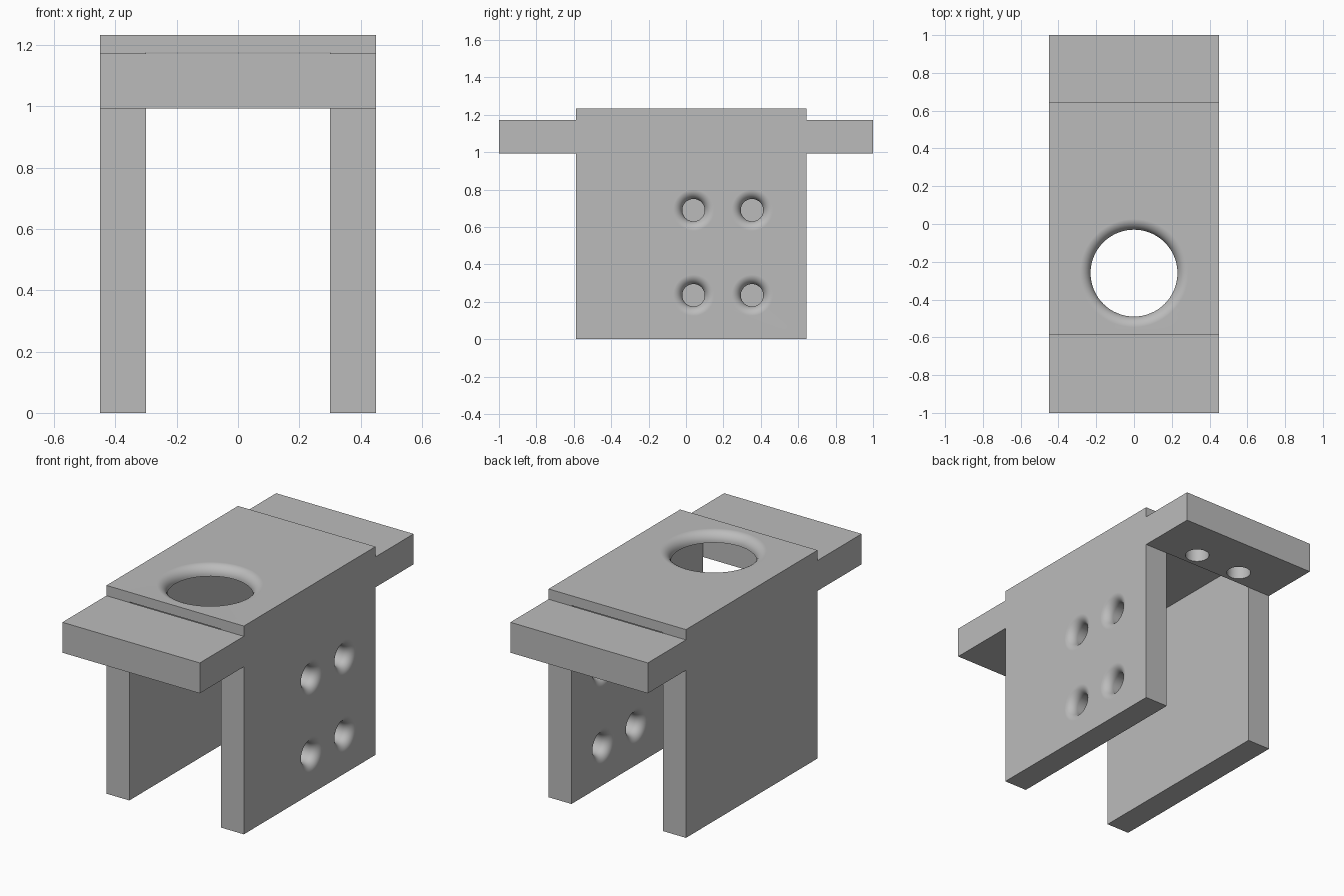
import bpy, bmesh, math
from mathutils import Matrix, Vector

if "Cube" in bpy.data.objects:
    bpy.data.objects.remove(bpy.data.objects["Cube"])

grey = bpy.data.materials.new("plain grey")
grey.diffuse_color = (0.5, 0.5, 0.5, 1)
grey.use_nodes = True
grey.node_tree.nodes["Principled BSDF"].inputs["Base Color"].default_value = grey.diffuse_color

W, WALL = 0.45, 0.15              # half width, wall thickness
Y0, Y1 = -0.588, 0.643            # channel ends
H, PLATE = 1.233, 0.058           # height, top plate thickness
F0, F1 = 0.992, 1.172             # flange bottom and top
FILLET = 0.055


def make(name, bm):
    bmesh.ops.recalc_face_normals(bm, faces=bm.faces)
    me = bpy.data.meshes.new(name)
    bm.to_mesh(me)
    bm.free()
    ob = bpy.data.objects.new(name, me)
    me.materials.append(grey)
    bpy.context.collection.objects.link(ob)
    return ob


def box(name, lo, hi):
    bm = bmesh.new()
    lo, hi = Vector(lo), Vector(hi)
    size = hi - lo
    bmesh.ops.create_cube(bm, size=1, matrix=Matrix.Translation((lo + hi) / 2)
                          @ Matrix.Diagonal((*size, 1)))
    return make(name, bm)


def lathe(name, profile, matrix, n=48):
    """Closed solid of revolution about local z from (radius, height) points."""
    bm = bmesh.new()
    rings = [[bm.verts.new((r * math.cos(a), r * math.sin(a), h))
              for a in (2 * math.pi * i / n for i in range(n))] for r, h in profile]
    for a, b in zip(rings, rings[1:]):
        for i in range(n):
            j = (i + 1) % n
            bm.faces.new((a[i], a[j], b[j], b[i]))
    bm.faces.new(rings[0])
    bm.faces.new(rings[-1])
    bmesh.ops.transform(bm, matrix=matrix, verts=bm.verts)
    return make(name, bm)


def rounded_mouth(r, f, n=8):
    """Outer rim of a hole, from the surface at height 0 inwards."""
    pts = [(r + f, 0.03)]
    for i in range(n + 1):
        t = math.pi / 2 * i / n
        pts.append((r + f - f * math.sin(t), -f + f * math.cos(t)))
    return pts


def cut(ob, cutter):
    mod = ob.modifiers.new("cut", 'BOOLEAN')
    mod.operation, mod.solver, mod.object = 'DIFFERENCE', 'EXACT', cutter
    bpy.context.view_layer.objects.active = ob
    bpy.ops.object.modifier_apply(modifier=mod.name)
    bpy.data.objects.remove(cutter)


def finish(ob):
    bpy.ops.object.select_all(action='DESELECT')
    ob.select_set(True)
    bpy.context.view_layer.objects.active = ob
    bpy.ops.object.shade_smooth_by_angle(angle=math.radians(30))
    mod = ob.modifiers.new("flat normals", 'WEIGHTED_NORMAL')
    mod.keep_sharp = True


# Inverted channel: two side walls under a thin top plate
channel = box("channel", (-W, Y0, 0), (W, Y1, H))
inner = W - WALL
cut(channel, box("cavity", (-inner, Y0 - 0.1, -0.1), (inner, Y1 + 0.1, H - PLATE)))

# Large rounded opening in the top plate
top_profile = rounded_mouth(0.23, PLATE - 0.001) + [(0.23, -0.12)]
cut(channel, lathe("top_opening", top_profile, Matrix.Translation((0, -0.26, H)), 64))

# Four bolt holes through the right wall, rounded on both sides
mouth = rounded_mouth(0.06, FILLET - 0.005)
bolt = mouth + [(r, -WALL - h) for r, h in reversed(mouth)]
for y in (0.04, 0.353):
    for z in (0.235, 0.69):
        place = Matrix.Translation((W, y, z)) @ Matrix.Rotation(math.pi / 2, 4, 'Y')
        cut(channel, lathe("bolt_hole", bolt, place))
finish(channel)

# End flanges with two blind holes underneath
for name, ya, yb, yh in (("front_flange", -1, Y0, Y0 - 0.09),
                         ("back_flange", Y1, 1, Y1 + 0.09)):
    flange = box(name, (-W, ya, F0), (W, yb, F1))
    for x in (-0.152, 0.152):
        cut(flange, lathe("pin_hole", [(0.067, -0.05), (0.067, 0.12)],
                          Matrix.Translation((x, yh, F0)), 32))
    finish(flange)
